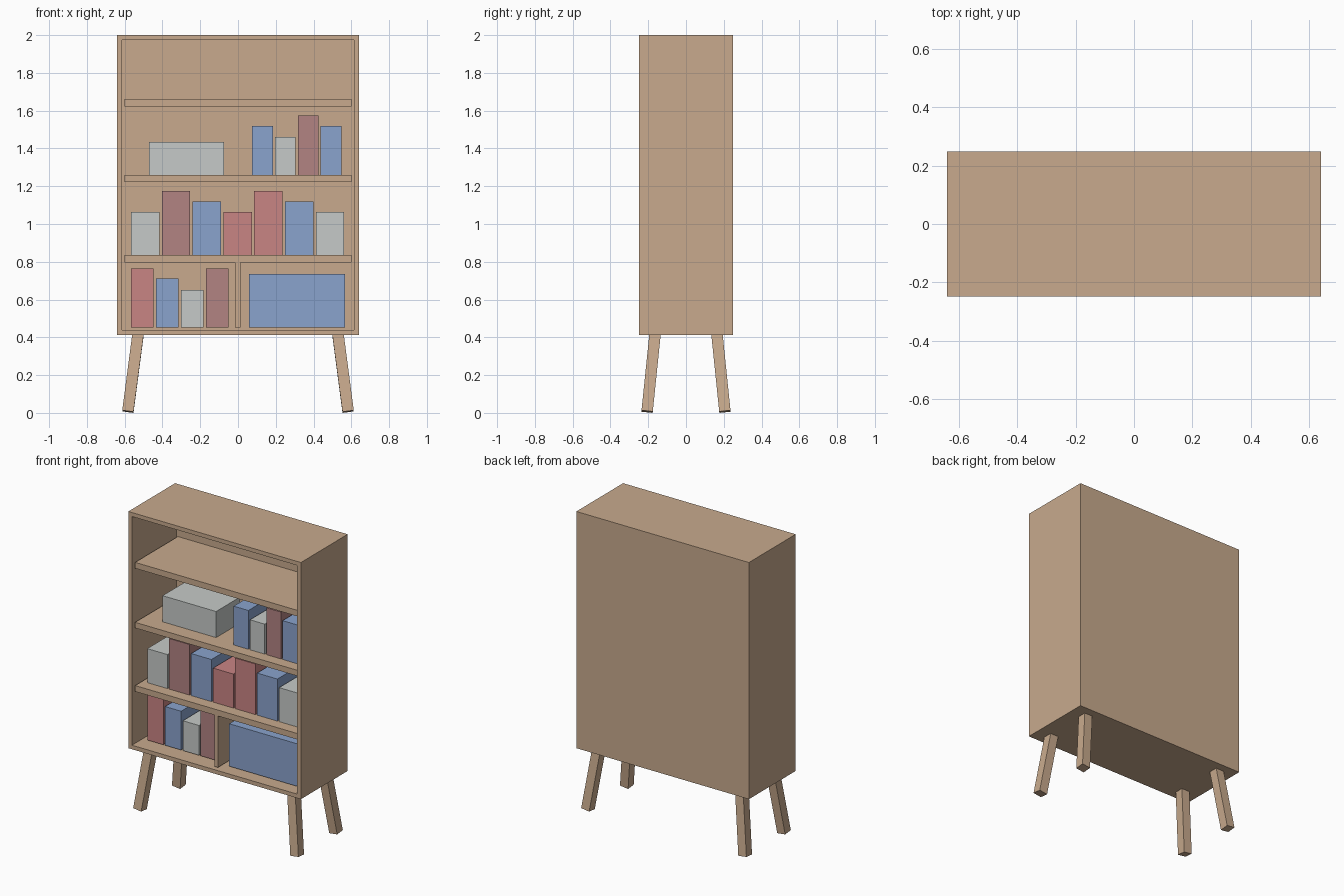
import bpy, bmesh
from mathutils import Vector, Matrix

if "Cube" in bpy.data.objects:
    bpy.data.objects.remove(bpy.data.objects["Cube"])


def material(name, rgb):
    m = bpy.data.materials.new(name)
    lin = [((c / 255 + 0.055) / 1.055) ** 2.4 for c in rgb]
    m.diffuse_color = (*lin, 1)
    m.use_nodes = True
    m.node_tree.nodes["Principled BSDF"].inputs["Base Color"].default_value = m.diffuse_color
    return m


WOOD = material("light wood", (200, 170, 141))
BLUE = material("soft blue", (138, 163, 205))
GREY = material("pale grey", (198, 202, 200))
MAROON = material("dusty maroon", (178, 131, 130))
RED = material("soft red", (201, 133, 132))


def finish(bm, name, mat):
    bmesh.ops.recalc_face_normals(bm, faces=bm.faces)
    me = bpy.data.meshes.new(name)
    bm.to_mesh(me)
    bm.free()
    me.materials.append(mat)
    ob = bpy.data.objects.new(name, me)
    bpy.context.collection.objects.link(ob)
    return ob


def box_mesh(x0, x1, y0, y1, z0, z1):
    bm = bmesh.new()
    size = Matrix.Diagonal((x1 - x0, y1 - y0, z1 - z0, 1))
    mid = Matrix.Translation(((x0 + x1) / 2, (y0 + y1) / 2, (z0 + z1) / 2))
    bmesh.ops.create_cube(bm, size=1, matrix=mid @ size)
    return bm


def box(name, mat, *bounds):
    return finish(box_mesh(*bounds), name, mat)


W, D, BOTTOM, TOP = 0.64, 0.248, 0.413, 2.0
WALL, BACK, RECESS = 0.038, 0.025, 0.018

# Cabinet shell: block with the front face inset and pushed in to the back panel
bm = box_mesh(-W, W, -D, D, BOTTOM, TOP)
bm.normal_update()
front = [f for f in bm.faces if f.normal.y < -0.9]
bmesh.ops.inset_region(bm, faces=front, thickness=WALL)
pushed = bmesh.ops.extrude_face_region(bm, geom=front)["geom"]
bmesh.ops.delete(bm, geom=[f for f in front if f.is_valid], context="FACES_ONLY")
bmesh.ops.translate(bm, vec=(0, 2 * D - BACK, 0),
                    verts=[v for v in pushed if isinstance(v, bmesh.types.BMVert)])
finish(bm, "cabinet_shell", WOOD)

# Shelves and lower divider, set slightly back from the front
IN = W - WALL
for name, z0, z1 in (("lower_shelf", 0.796, 0.836),
                     ("middle_shelf", 1.222, 1.26),
                     ("upper_shelf", 1.622, 1.662)):
    box(name, WOOD, -IN, IN, -D + RECESS, D - BACK, z0, z1)
box("divider", WOOD, -0.015, 0.012, -D + RECESS, D - BACK, BOTTOM + WALL, 0.796)

# Rows of books: shelf height, first left edge, pitch, width, (top, colour) list
rows = (
    ("lower_book", 0.451, -0.566, 0.132, 0.119,
     ((0.765, RED), (0.711, BLUE), (0.651, GREY), (0.765, MAROON))),
    ("middle_book", 0.836, -0.566, 0.163, 0.15,
     ((1.064, GREY), (1.175, MAROON), (1.118, BLUE), (1.064, RED),
      (1.175, RED), (1.118, BLUE), (1.064, GREY))),
    ("upper_book", 1.26, 0.075, 0.121, 0.109,
     ((1.52, BLUE), (1.461, GREY), (1.574, MAROON), (1.52, BLUE))),
)
for name, z, x, pitch, width, books in rows:
    for i, (top, mat) in enumerate(books):
        left = x + i * pitch
        box(f"{name}_{i + 1}", mat, left, left + width, -0.153, 0.15, z, top)

# Storage boxes
box("blue_storage_box", BLUE, 0.058, 0.566, -0.176, 0.176, 0.451, 0.736)
box("grey_storage_box", GREY, -0.47, -0.073, -0.128, 0.128, 1.26, 1.435)

# Four splayed square legs
for sx, side in ((-1, "left"), (1, "right")):
    for sy, end in ((-1, "front"), (1, "back")):
        foot = Vector((sx * 0.583, sy * 0.206, 0.007))
        head = Vector((sx * 0.528, sy * 0.163, 0.425))
        up = (head - foot).normalized()
        xa = (Vector((1, 0, 0)) - up * up.x).normalized()
        rot = Matrix((xa, up.cross(xa), up)).transposed().to_4x4()
        h = 0.03
        leg = box_mesh(-h, h, -h, h, 0, (head - foot).length)
        leg.transform(Matrix.Translation(foot) @ rot)
        finish(leg, f"{end}_{side}_leg", WOOD)
